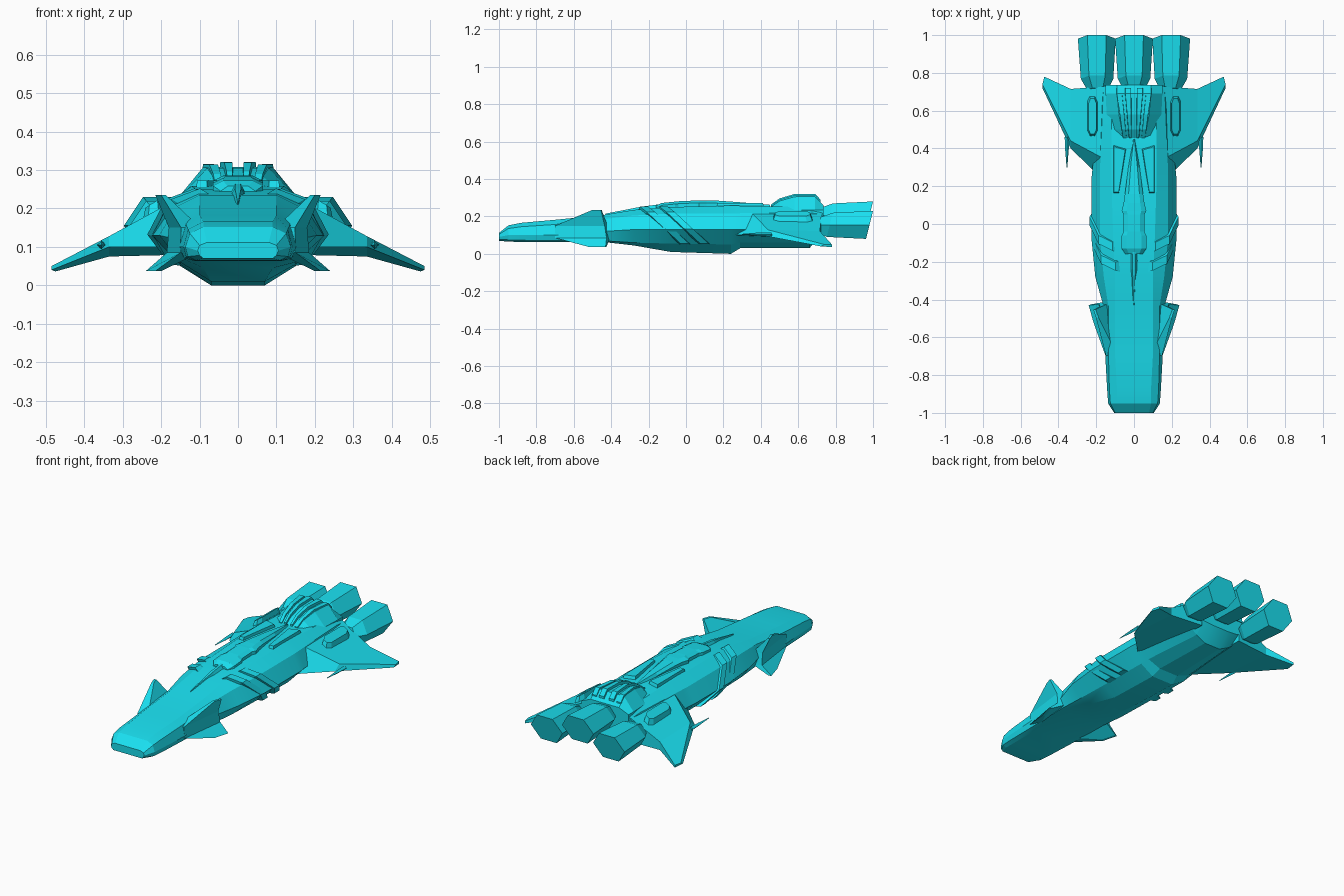
import bpy, bmesh, math

mat = bpy.data.materials.new("cyan_paint")
mat.diffuse_color = (0.01, 0.74, 0.87, 1)


def loft(name, rings, mirror=False, smooth=None):
    """Skin a row of equal-length point rings and cap both ends."""
    bm = bmesh.new()
    rows = [[bm.verts.new(p) for p in ring] for ring in rings]
    n = len(rows[0])
    for a, b in zip(rows, rows[1:]):
        for i in range(n):
            j = (i + 1) % n
            bm.faces.new((a[i], a[j], b[j], b[i]))
    bm.faces.new(rows[0])
    bm.faces.new(rows[-1])
    bmesh.ops.recalc_face_normals(bm, faces=bm.faces)
    me = bpy.data.meshes.new(name)
    bm.to_mesh(me)
    bm.free()
    me.materials.append(mat)
    ob = bpy.data.objects.new(name, me)
    bpy.context.collection.objects.link(ob)
    if mirror:
        ob.modifiers.new("mirror", 'MIRROR').use_mirror_merge = False
    if smooth:
        bpy.context.view_layer.objects.active = ob
        ob.select_set(True)
        bpy.ops.object.shade_smooth_by_angle(angle=math.radians(smooth))
        ob.select_set(False)
    return ob


def symmetric(y, half):
    """Full ring at y from right-hand (x, z) points, bottom to top."""
    return [(x, y, z) for x, z in half] + [(-x, y, z) for x, z in reversed(half)]


def plate(name, outline, z0, z1, shrink=0.8, slope=0.0, mirror=True):
    """Raised plate with chamfered sides; slope tilts it down outboard."""
    cx = sum(p[0] for p in outline) / len(outline)
    cy = sum(p[1] for p in outline) / len(outline)
    low = [(x, y, z0 - slope * (x - cx)) for x, y in outline]
    top = [(cx + (x - cx) * shrink, cy + (y - cy) * (1 + shrink) / 2,
            z1 - slope * (x - cx)) for x, y in outline]
    return loft(name, [low, top], mirror)


# Main hull: y, then x/z of bottom, chine, side, shoulder, top
hull = [
    (-1.00, .09, .070, .100, .078, .105, .09, .100, .104, .08, .112),
    (-0.95, .11, .065, .130, .075, .137, .10, .125, .135, .09, .152),
    (-0.88, .11, .064, .135, .073, .142, .10, .130, .145, .09, .166),
    (-0.70, .11, .063, .140, .070, .152, .10, .135, .157, .10, .182),
    (-0.44, .10, .063, .145, .070, .160, .12, .135, .185, .10, .208),
    (-0.28, .09, .045, .150, .060, .205, .13, .160, .205, .10, .235),
    (-0.08, .07, .010, .150, .055, .225, .13, .180, .215, .11, .250),
    (0.24, .07, .000, .150, .050, .225, .13, .180, .215, .12, .258),
    (0.29, .06, .030, .140, .060, .220, .13, .180, .217, .12, .257),
    (0.66, .05, .030, .110, .060, .190, .12, .165, .220, .12, .250),
    (0.73, .06, .110, .120, .115, .180, .14, .160, .210, .12, .245),
]
loft("hull", [symmetric(r[0], list(zip(r[1::2], r[2::2]))) for r in hull], smooth=14)

# Wings: root, break and tip sections
loft("wing", [
    [(.13, .20, .10), (.13, .33, .24), (.13, .73, .23), (.13, .73, .08)],
    [(.335, .40, .10), (.335, .44, .128), (.335, .715, .122), (.335, .715, .075)],
    [(.485, .72, .040), (.485, .74, .050), (.475, .78, .050), (.475, .78, .036)],
], mirror=True)

# Spikes on the wing leading edges
loft("wing_spike", [
    [(.355 + r * dx, y, .105 + r * dz) for dx, dz in ((1, 0), (0, 1), (-1, 0), (0, -1))]
    for y, r in ((.30, .002), (.40, .010), (.46, .012))], mirror=True)

# Pods on top of the wings
plate("wing_pod", [(.205, .46), (.235, .46), (.25, .49), (.25, .65),
                   (.235, .68), (.205, .68), (.19, .65), (.19, .49)],
      .17, .215, .7, .45)

# Swept fins behind the nose, with an upper and a lower tip
fin = [(.200, -.50, .215, -.455, .235, .012),
       (.148, -.70, .180, -.435, .150, .050),
       (.150, -.70, .185, -.425, .085, .050),
       (.215, -.52, .240, -.430, .037, .015)]
loft("nose_fin", [[(fx, fy, z), (rx, ry, z), (rx - t, ry + t / 3, z),
                   (fx - t, fy + t / 2, z)] for fx, fy, rx, ry, z, t in fin], mirror=True)

# Slanted bands wrapped around the hull sides
for k, y0 in enumerate((-.25, -.145)):
    rings = []
    for x, z, ox, oz in ((.11, .242, .003, .010), (.178, .212, .010, .012),
                         (.222, .13, .014, .002), (.165, .06, .012, -.006)):
        y = y0 + (.245 - z) * 1.2
        x -= .014 * (1 - k) * (z > .1)
        rings.append([(x + ox, y, z + oz), (x + ox, y + .045, z + oz),
                      (x - .03, y + .055, z - .01), (x - .03, y - .01, z - .01)])
    loft(f"side_band_{k + 1}", rings, mirror=True)

# Canopy: y, half width, top height
canopy = [(-.16, .045, .258), (-.13, .065, .272), (-.06, .065, .279), (-.04, .055, .281),
          (.05, .055, .285), (.07, .065, .285), (.11, .055, .286), (.16, .048, .285),
          (.30, .030, .275), (.45, .004, .262)]
loft("canopy", [symmetric(y, [(w, .235), (w, z - .013), (w * .6, z)]) for y, w, z in canopy])

# Ridge running forward from the canopy
loft("front_ridge", [symmetric(y, [(w, z - .03), (w * .3, z)]) for y, w, z in
                     ((-.43, .003, .215), (-.24, .026, .252), (-.14, .022, .265))])

# Strips beside the canopy tail
plate("deck_strip", [(.08, .16), (.11, .16), (.11, .42), (.04, .40)], .245, .272, .85)

# Raised engine housing: y, base half width, top half width, top height
housing = [(.45, .10, .05, .250), (.50, .125, .065, .282), (.58, .145, .08, .305),
           (.69, .15, .09, .308), (.735, .15, .09, .26)]
loft("engine_housing", [symmetric(y, [(b, .20), (b, .235), (t, z)]) for y, b, t, z in housing])

# Paired rails on the housing
for label, inner, outer, lift in (("inner", (.010, .012), (.030, .050), .014),
                                  ("outer", (.036, .060), (.062, .095), .008)):
    rings = []
    for y, z, f in ((.455, .250, 0), (.50, .282, .2), (.58, .306, .5), (.69, .307, 1), (.72, .275, 1)):
        a = inner[0] + (inner[1] - inner[0]) * f
        b = outer[0] + (outer[1] - outer[0]) * f
        rings.append([(a, y, z - .03), (b, y, z - .03),
                      (b - .004, y, z + lift), (a + .004, y, z + lift)])
    loft(f"{label}_rail", rings, mirror=True)


# Hexagonal engines with raked ends
def engine(name, cx, cz, mirror):
    rings = []
    for y, s in ((.72, .55), (.785, .86), (1.0, 1.0)):
        ring = []
        for dx, dz in ((.1, 0), (.05, .075), (-.05, .075), (-.1, 0), (-.05, -.075), (.05, -.075)):
            rake = (dz - .075) * s * .25
            ring.append((cx * (.95 + .05 * s) + dx * s, y + rake, cz + dz * s))
        rings.append(ring)
    loft(name, rings, mirror)


engine("centre_engine", 0, .205, False)
engine("side_engine", .197, .155, True)
